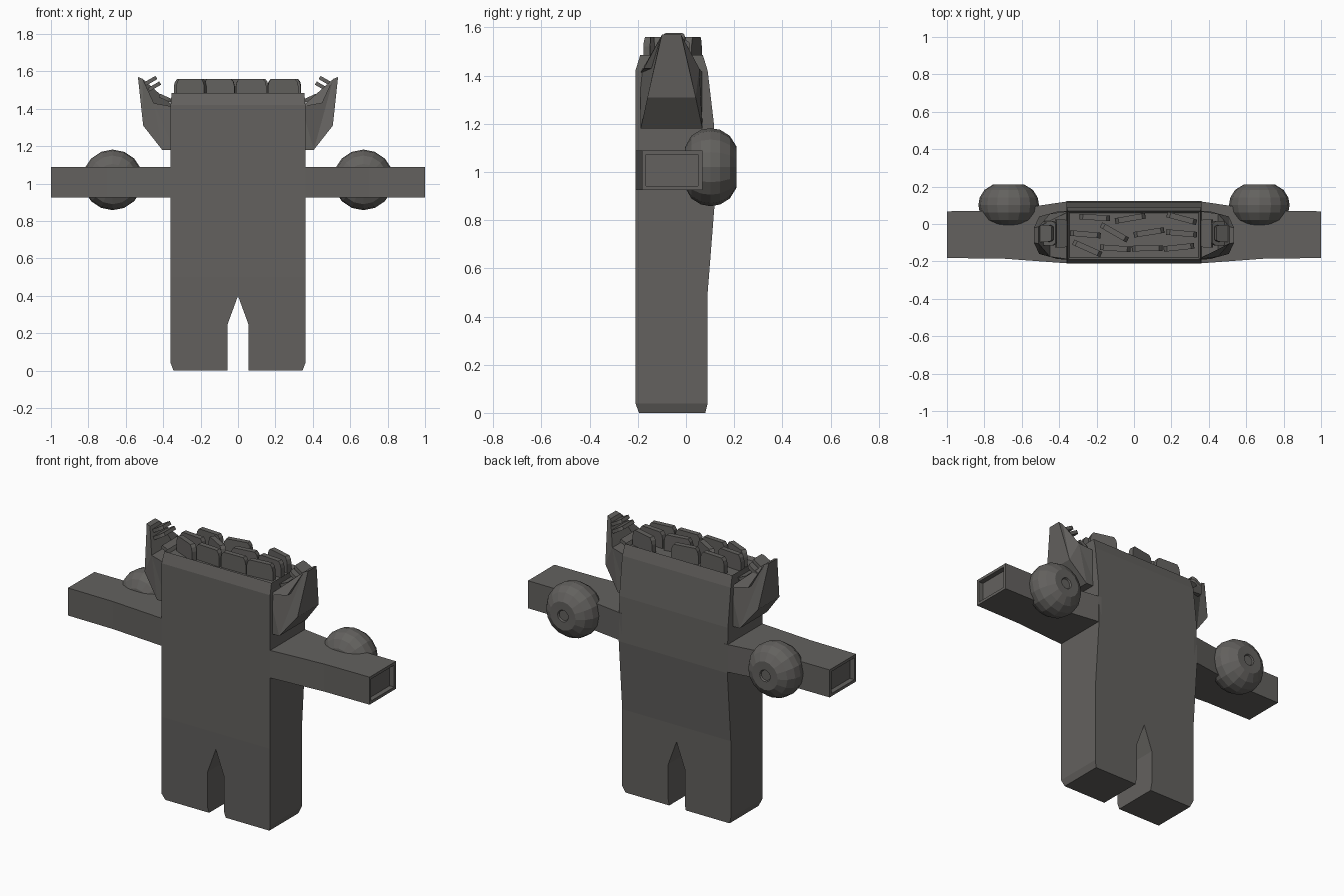
import bpy, bmesh, math
from mathutils import Matrix, Vector

if "Cube" in bpy.data.objects:
    bpy.data.objects.remove(bpy.data.objects["Cube"])

mat = bpy.data.materials.new("charcoal grey")
mat.diffuse_color = (0.125, 0.12, 0.113, 1)
mat.use_nodes = True
mat.node_tree.nodes["Principled BSDF"].inputs["Base Color"].default_value = mat.diffuse_color


def finish(bm, name, tf=None):
    if tf is not None:
        bmesh.ops.transform(bm, matrix=tf, verts=bm.verts)
    bmesh.ops.recalc_face_normals(bm, faces=bm.faces)
    me = bpy.data.meshes.new(name)
    bm.to_mesh(me)
    bm.free()
    me.materials.append(mat)
    ob = bpy.data.objects.new(name, me)
    bpy.context.collection.objects.link(ob)
    return ob


def bridge(bm, loops):
    """Loft closed loops of equal length; returns the vert rings."""
    rings = [[bm.verts.new(p) for p in l] for l in loops]
    for a, b in zip(rings, rings[1:]):
        n = len(a)
        for i in range(n):
            bm.faces.new((a[i], a[(i + 1) % n], b[(i + 1) % n], b[i]))
    return rings


def lerp(table, z):
    for (z0, v0), (z1, v1) in zip(table, table[1:]):
        if z <= z1 + 1e-6:
            return v0 + (v1 - v0) * (z - z0) / (z1 - z0)
    return table[-1][1]


# Torso and legs: front outline, depth follows the side profile
right = [(0.055, 0), (0.345, 0), (0.36, 0.04), (0.36, 1.42), (0.355, 1.485)]
left = [(-x, z) for x, z in reversed(right)]
outline = [(0, 0.40), (0.055, 0.25)] + right + left + [(-0.055, 0.25)]
front = [(0, -0.195), (0.04, -0.21), (1.42, -0.21), (1.485, -0.19)]
back = [(0, 0.08), (0.04, 0.09), (0.5, 0.09), (0.92, 0.123),
        (1.19, 0.117), (1.42, 0.09), (1.485, 0.07)]
bm = bmesh.new()
rings = bridge(bm, [[(x, y, z) for x, z in outline] for y in (-1, 1)])
for r in rings:
    bm.faces.new(r)
for z, _ in back[1:-1]:
    bmesh.ops.bisect_plane(bm, geom=bm.verts[:] + bm.edges[:] + bm.faces[:],
                           plane_co=(0, 0, z), plane_no=(0, 0, 1))
for v in bm.verts:
    v.co.y = lerp(front if v.co.y < 0 else back, v.co.z)
bmesh.ops.recalc_face_normals(bm, faces=bm.faces)
top = [f for f in bm.faces if f.normal.z > 0.9 and f.calc_center_median().z > 1.45]
bmesh.ops.inset_region(bm, faces=top, thickness=0.015)
bmesh.ops.translate(bm, verts=list({v for f in top for v in f.verts}), vec=(0, 0, -0.02))
finish(bm, "torso_and_legs")


# Rounded tab standing on its edge; width along x, thin along y
def tab(name, tf, w=0.082, h=0.08, t=0.015):
    pts = [(-w, -h * .6), (w, -h * .6), (w, h * .5), (w * .93, h * .8), (w * .78, h),
           (-w * .78, h), (-w * .93, h * .8), (-w, h * .5)]
    bm = bmesh.new()
    for r in bridge(bm, [[(x, y, z) for x, z in pts] for y in (-t, t)]):
        bm.faces.new(r)
    finish(bm, name, tf)


tabs = [(-.21, .035, -3), (-.02, .03, 10), (.255, .03, -15), (-.26, -.055, -5),
        (-.105, -.045, -30), (.08, -.045, 9), (.255, -.05, -5), (-.25, -.13, -24),
        (-.1, -.13, -4), (.07, -.13, 1), (.24, -.125, 6)]
for i, (x, y, a) in enumerate(tabs):
    tab(f"top_tab_{i}", Matrix.Translation((x, y, 1.48)) @ Matrix.Rotation(math.radians(a), 4, 'Z'))

for s, side in ((-1, "left"), (1, "right")):
    # Arm with recessed end
    def rect(x, y0, y1, z0=0.925, z1=1.09):
        return [(s * x, y0, z0), (s * x, y1, z0), (s * x, y1, z1), (s * x, y0, z1)]
    bm = bmesh.new()
    r = bridge(bm, [rect(0.34, -.21, .122), rect(0.36, -.21, .12), rect(0.7, -.185, .07),
                    rect(1.0, -.182, .068), rect(1.0, -.167, .05, .942, 1.073),
                    rect(0.97, -.167, .05, .942, 1.073)])
    bm.faces.new(r[0])
    bm.faces.new(r[-1])
    finish(bm, side + "_arm")

    # Flattened ball behind the arm, poles along y, dimpled
    prof = [(0.03, 0.098), (0.035, 0.107), (0.085, 0.108), (0.13, 0.08), (0.155, 0.04), (0.162, 0),
            (0.155, -0.04), (0.13, -0.08), (0.085, -0.105), (0.03, -0.112)]
    bm = bmesh.new()
    r = bridge(bm, [[(q * math.cos(k * math.pi / 8), y, q * math.sin(k * math.pi / 8))
                     for k in range(16)] for q, y in prof])
    bm.faces.new(r[0])
    bm.faces.new(r[-1])
    finish(bm, side + "_ball", Matrix.Translation((s * 0.67, 0.102, 1.02)))

    # Ear-like side flap, narrowing toward its tip: (x, z, half depth)
    ear = [(.34, 1.18, .13), (.405, 1.18, .128), (.507, 1.31, .1), (.535, 1.57, .04),
           (.51, 1.56, .045), (.45, 1.43, .115), (.34, 1.41, .13)]
    bm = bmesh.new()
    r = bridge(bm, [[(s * x, -0.06 + k * d, z) for x, z, d in ear] for k in (-1, 1)])
    bmesh.ops.triangulate(bm, faces=[bm.faces.new(q) for q in r])
    finish(bm, side + "_flap")

    # Small tabs on the inner slope of the flap
    for i, (x, z, a, w) in enumerate([(.395, 1.46, 115, .075), (.455, 1.515, 60, .065),
                                      (.475, 1.545, 60, .045)]):
        tf = (Matrix.Translation((s * x, -.06, z)) @ Matrix.Rotation(-s * math.radians(a), 4, 'Y')
              @ Matrix.Identity(4))
        # tab width runs along y, height points inward
        tf = (Matrix.Translation((s * x, -.05, z)) @ Matrix.Rotation(-s * math.radians(a), 4, 'Y')
              @ Matrix.Rotation(math.radians(90), 4, 'Z'))
        tab(f"{side}_flap_tab_{i}", tf, w, 0.045, 0.01)
